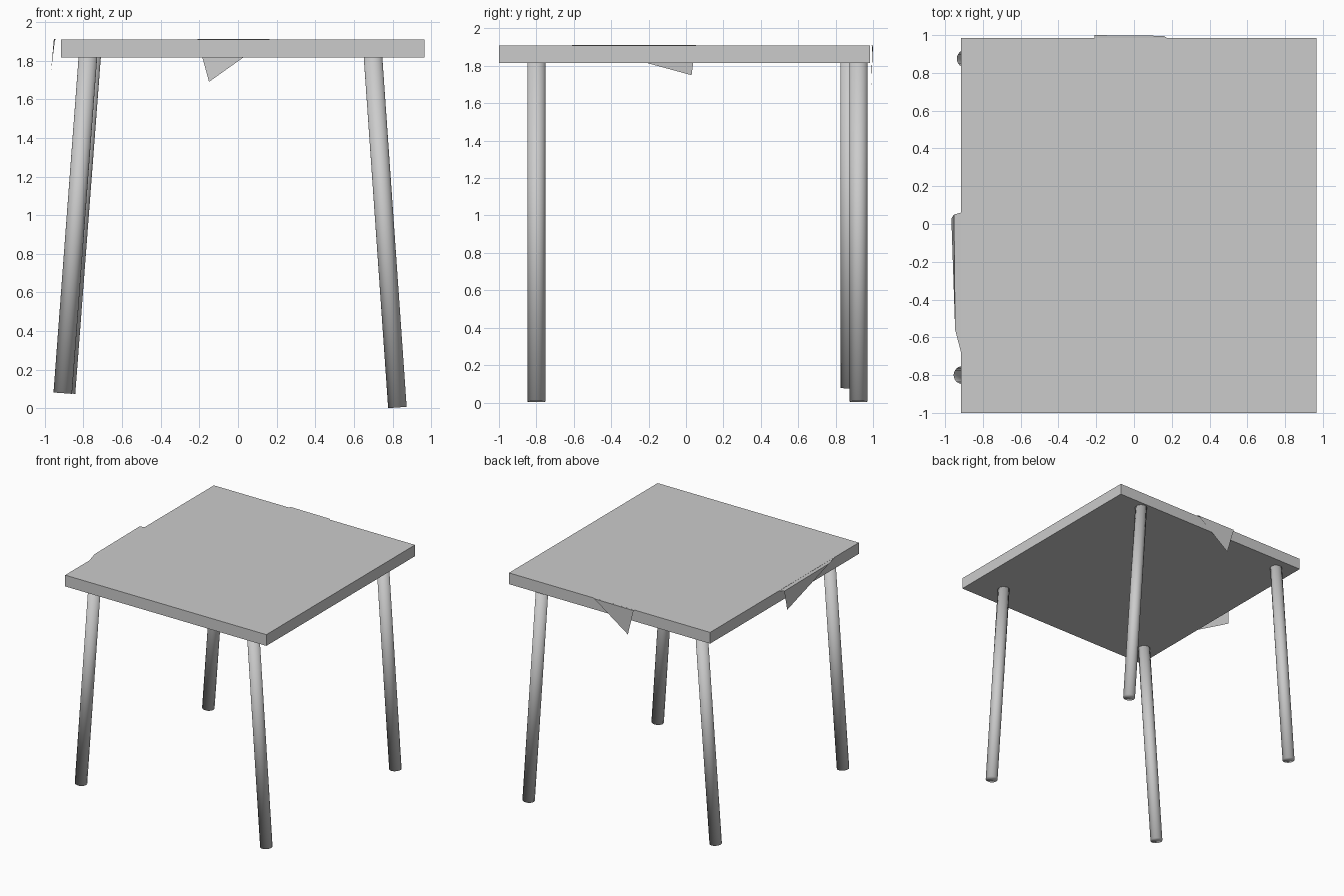
import bpy
from mathutils import Vector

if "Cube" in bpy.data.objects:
    bpy.data.objects.remove(bpy.data.objects["Cube"])

grey = bpy.data.materials.new("plain grey")
grey.diffuse_color = (0.6, 0.6, 0.6, 1)
grey.use_nodes = True
grey.node_tree.nodes["Principled BSDF"].inputs["Base Color"].default_value = grey.diffuse_color


def mesh_object(name, verts, faces):
    mesh = bpy.data.meshes.new(name)
    mesh.from_pydata(verts, [], faces)
    mesh.materials.append(grey)
    obj = bpy.data.objects.new(name, mesh)
    bpy.context.collection.objects.link(obj)
    return obj


def leg(name, foot, head, radius=0.048):
    # round splayed leg, smooth all over including its caps
    foot, head = Vector(foot), Vector(head)
    axis = head - foot
    bpy.ops.mesh.primitive_cylinder_add(vertices=24, radius=radius, depth=axis.length,
                                        location=(foot + head) / 2)
    obj = bpy.context.object
    obj.name = name
    obj.rotation_euler = axis.to_track_quat('Z', 'Y').to_euler()
    obj.data.materials.append(grey)
    bpy.ops.object.shade_smooth()


# Table top slab
bpy.ops.mesh.primitive_cube_add(size=1, location=(0.025, -0.0075, 1.8625))
top = bpy.context.object
top.name = "table_top"
top.scale = (1.88, 1.985, 0.095)
top.data.materials.append(grey)

# Four legs, the left pair a little shorter
leg("front_left_leg", (-0.907, -0.80, 0.079), (-0.776, -0.80, 1.83))
leg("back_left_leg", (-0.890, 0.875, 0.079), (-0.757, 0.875, 1.83))
leg("front_right_leg", (0.825, -0.80, 0.005), (0.698, -0.80, 1.83))
leg("back_right_leg", (0.825, 0.922, 0.005), (0.698, 0.922, 1.83))

# Thin cloth corners hanging over the left and back edges
mesh_object("left_cloth_corner",
            [(-0.90, -0.74, 1.908), (-0.90, 0.065, 1.908), (-0.953, 0.05, 1.911),
             (-0.947, -0.56, 1.911), (-0.967, 0.03, 1.75)],
            [(0, 1, 2, 3), (3, 2, 4)])
mesh_object("back_cloth_corner",
            [(-0.21, 0.97, 1.908), (0.19, 0.97, 1.908), (0.16, 0.996, 1.911),
             (-0.21, 1.0, 1.911), (-0.15, 0.99, 1.69)],
            [(0, 3, 2, 1), (3, 4, 2)])
